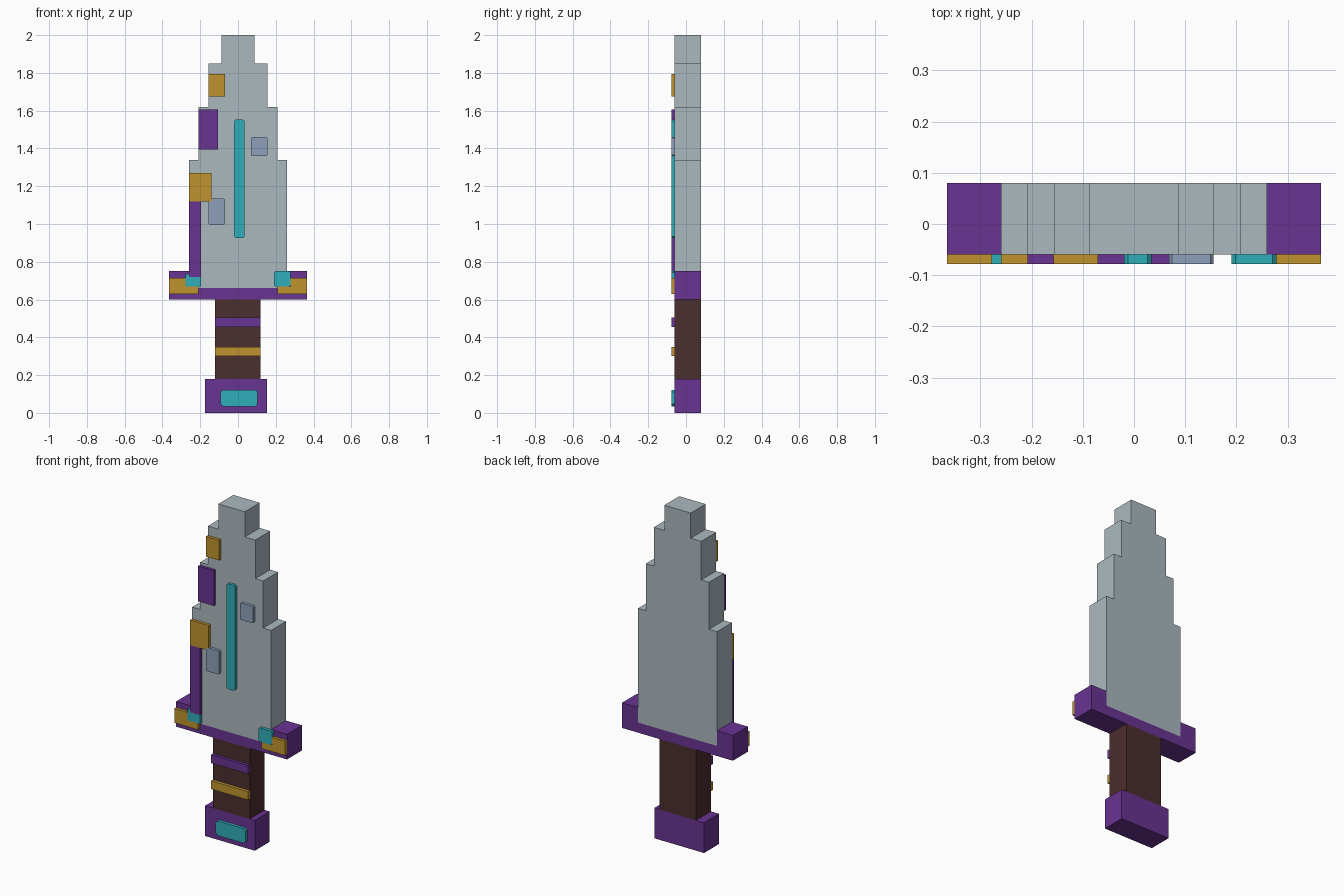
import bpy
import bmesh

if "Cube" in bpy.data.objects:
    bpy.data.objects.remove(bpy.data.objects["Cube"], do_unlink=True)


def material(name, rgb):
    """Flat material from 0-255 display values, stored as linear."""
    def lin(v):
        v /= 255
        return v / 12.92 if v < 0.04045 else ((v + 0.055) / 1.055) ** 2.4
    colour = [lin(v) for v in rgb] + [1]
    m = bpy.data.materials.new(name)
    m.use_nodes = True
    m.diffuse_color = colour
    bsdf = m.node_tree.nodes["Principled BSDF"]
    bsdf.inputs["Base Color"].default_value = colour
    bsdf.inputs["Roughness"].default_value = 0.8
    return m


steel = material("pale steel", (171, 185, 191))
purple = material("purple", (104, 51, 145))
gold = material("gold", (192, 148, 46))
cyan = material("cyan", (48, 174, 186))
brown = material("dark brown", (75, 46, 46))
slate = material("slate blue", (143, 160, 188))

FACE, BACK, RAISED = -0.06, 0.08, -0.078


def slab(name, outline, mat, front=FACE, back=BACK):
    """Extrude an x-z outline from front to back."""
    bm = bmesh.new()
    face = bm.faces.new([bm.verts.new((x, front, z)) for x, z in outline])
    ext = bmesh.ops.extrude_face_region(bm, geom=[face])
    moved = [v for v in ext["geom"] if isinstance(v, bmesh.types.BMVert)]
    bmesh.ops.translate(bm, verts=moved, vec=(0, back - front, 0))
    bmesh.ops.recalc_face_normals(bm, faces=bm.faces)
    mesh = bpy.data.meshes.new(name)
    bm.to_mesh(mesh)
    bm.free()
    mesh.materials.append(mat)
    obj = bpy.data.objects.new(name, mesh)
    bpy.context.collection.objects.link(obj)
    return obj


def box(x0, x1, z0, z1, cut=0):
    """Rectangle outline, with optional clipped corners."""
    if not cut:
        return [(x0, z0), (x1, z0), (x1, z1), (x0, z1)]
    c = cut
    return [(x0 + c, z0), (x1 - c, z0), (x1, z0 + c), (x1, z1 - c),
            (x1 - c, z1), (x0 + c, z1), (x0, z1 - c), (x0, z0 + c)]


def mirrored(right):
    return right + [(-x, z) for x, z in reversed(right)]


def plate(name, outline, mat):
    return slab(name, outline, mat, RAISED, FACE)


# Blade with stepped tip
steps = [(0.26, 0.66, 1.34), (0.208, 1.34, 1.62), (0.156, 1.62, 1.85), (0.087, 1.85, 2.0)]
slab("blade", mirrored([(w, z) for w, lo, hi in steps for z in (lo, hi)]), steel)

# Guard notched around the blade, grip and pommel
slab("guard", mirrored([(0.365, 0.6), (0.365, 0.75), (0.26, 0.75), (0.26, 0.66)]), purple)
slab("grip", box(-0.122, 0.12, 0.18, 0.6), brown)
slab("pommel", box(-0.175, 0.153, 0, 0.18), purple)

# Raised plates on the blade
plate("upper_gold_plate", box(-0.157, -0.07, 1.675, 1.795), gold)
plate("upper_purple_plate", box(-0.208, -0.105, 1.395, 1.605), purple)
plate("lower_gold_plate", box(-0.26, -0.14, 1.12, 1.27), gold)
plate("edge_strip", box(-0.26, -0.195, 0.72, 1.12), purple)
plate("lower_slate_plate", box(-0.157, -0.07, 0.995, 1.135, 0.006), slate)
plate("upper_slate_plate", box(0.068, 0.155, 1.36, 1.46, 0.006), slate)
plate("centre_inlay", box(-0.02, 0.034, 0.925, 1.552, 0.008), cyan)

# Guard ornaments: gold ends stepped around cyan gems
for side, sign in (("left", 1), ("right", -1)):
    end = [(0.365, 0.63), (0.365, 0.715), (0.278, 0.715), (0.278, 0.668), (0.208, 0.668), (0.208, 0.63)]
    plate(side + "_guard_end", [(sign * x, z) for x, z in end], gold)
plate("left_guard_gem", box(0.19, 0.278, 0.668, 0.75, 0.008), cyan)
plate("right_guard_gem", [(-0.278, 0.668), (-0.195, 0.668), (-0.195, 0.72),
                          (-0.26, 0.72), (-0.26, 0.735), (-0.278, 0.735)], cyan)

# Grip bands and pommel gem
for name, z, mat in (("purple_band", 0.455, purple), ("gold_band", 0.3, gold)):
    plate(name, box(-0.122, 0.12, z, z + 0.05), mat)
plate("pommel_gem", box(-0.092, 0.104, 0.035, 0.122, 0.012), cyan)
